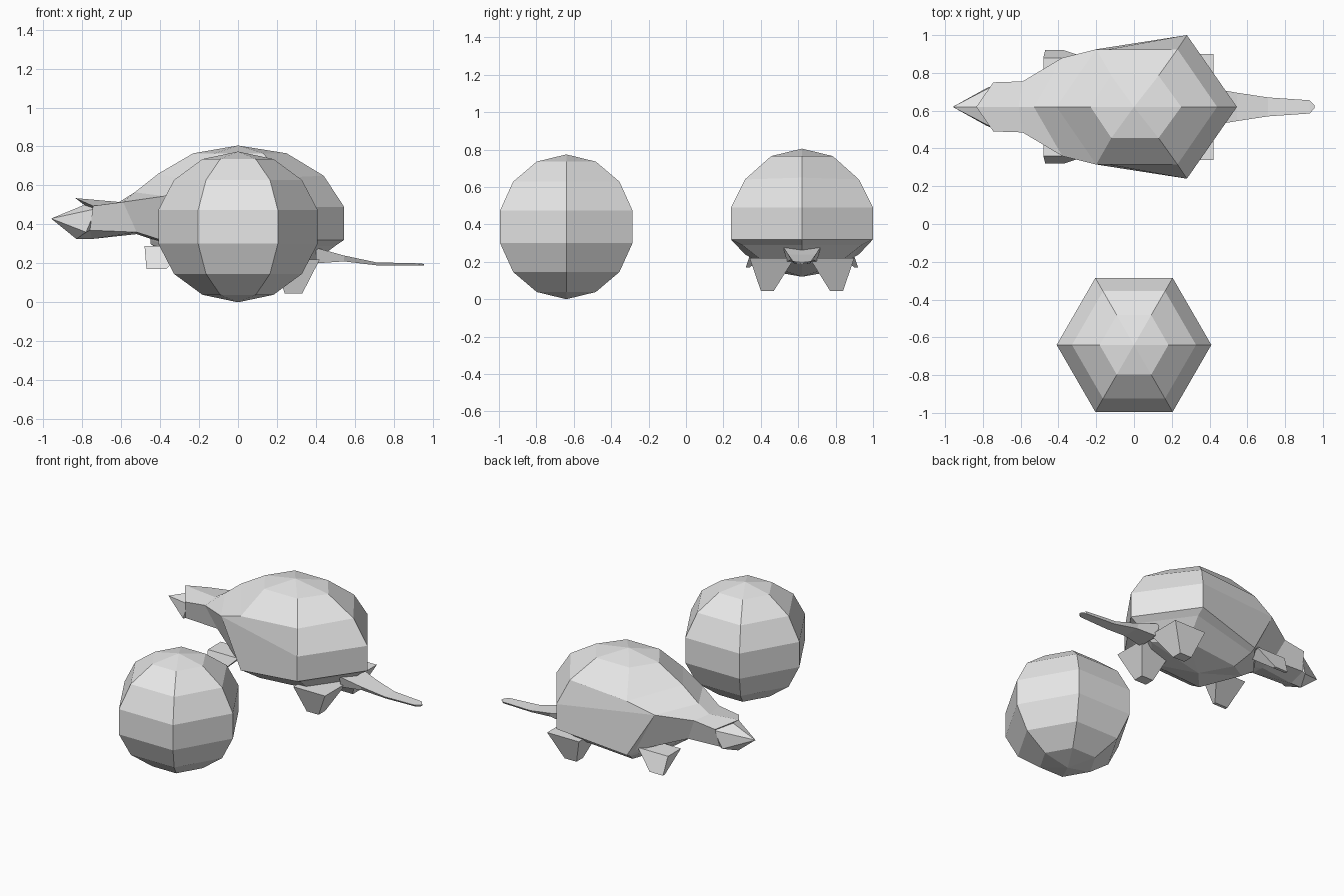
import bpy
import bmesh
from mathutils import Matrix, Vector

if "Cube" in bpy.data.objects:
    bpy.data.objects.remove(bpy.data.objects["Cube"], do_unlink=True)

CENTRE_Y = 0.62  # the turtle's line of symmetry

grey = bpy.data.materials.new("plain_grey")
grey.use_nodes = True
grey.diffuse_color = (0.8, 0.8, 0.8, 1)
grey.node_tree.nodes["Principled BSDF"].inputs["Base Color"].default_value = (0.8, 0.8, 0.8, 1)


def add_object(name, bm, location):
    """Turn a bmesh into a flat shaded object with the shared material."""
    bmesh.ops.remove_doubles(bm, verts=bm.verts, dist=0.0005)
    bmesh.ops.recalc_face_normals(bm, faces=bm.faces)
    mesh = bpy.data.meshes.new(name)
    bm.to_mesh(mesh)
    bm.free()
    mesh.materials.append(grey)
    obj = bpy.data.objects.new(name, mesh)
    obj.location = location
    bpy.context.collection.objects.link(obj)
    return obj


def mirrored_loft(name, rows):
    """Skin rows of half-section points and repeat them across the centre line."""
    bm = bmesh.new()
    for side in (1, -1):
        for upper, lower in zip(rows, rows[1:]):
            for i in range(len(upper) - 1):
                corners = [upper[i], upper[i + 1], lower[i + 1], lower[i]]
                unique = list(dict.fromkeys(corners))
                if len(unique) > 2:
                    bm.faces.new([bm.verts.new((x, y * side, z)) for x, y, z in unique])
    return add_object(name, bm, (0, CENTRE_Y, 0))


def slab(x_range, y_range, z):
    return [(x, y, z) for x in x_range for y in y_range]


def leg(name, base, tip, side):
    """A tapered limb spanning a base slab and a tip slab."""
    bm = bmesh.new()
    for x, y, z in base + tip:
        bm.verts.new((x, y * side, z))
    bmesh.ops.convex_hull(bm, input=bm.verts)
    return add_object(name, bm, (0, CENTRE_Y, 0))


# Six-sided faceted ball
ball = bmesh.new()
bmesh.ops.create_uvsphere(ball, u_segments=6, v_segments=7, radius=1)
bmesh.ops.scale(ball, vec=Vector((0.42, 0.42, 0.387)), verts=ball.verts)
widest = max(ball.verts, key=lambda v: v.co.xy.length).co
turn = Vector((1, 0)).angle_signed(widest.xy)
bmesh.ops.rotate(ball, cent=(0, 0, 0), matrix=Matrix.Rotation(turn, 3, "Z"), verts=ball.verts)
add_object("faceted_ball", ball, (0, -0.64, 0.387))

# Shell from the crown down to the rim, then the belly
apex = (0, 0, .805)
keel = (0, 0, .12)
mirrored_loft("shell_and_belly", [
    [apex] * 4,
    [(.25, 0, .765), (.13, .165, .765), (-.12, .165, .765), (-.23, 0, .765)],
    [(.44, 0, .65), (.23, .305, .64), (-.2, .305, .61), (-.41, 0, .66)],
    [(.545, 0, .49), (.28, .38, .49), (-.38, .26, .545), (-.53, 0, .565)],
    [(.545, 0, .32), (.28, .38, .32), (-.2, .305, .24), (-.45, 0, .32)],
    [(.5, 0, .29), (.27, .32, .29), (-.2, .27, .22), (-.45, 0, .3)],
    [(.38, 0, .2), (.23, .18, .18), (-.15, .17, .15), (-.35, 0, .23)],
    [keel] * 4,
])

# Neck, overhanging brow and pointed beak
beak_tip = (-.96, 0, .43)
mirrored_loft("neck_and_head", [
    [(-.53, 0, .565), (-.38, .26, .545), (-.24, .27, .27), (-.4, 0, .31)],
    [(-.61, 0, .515), (-.59, .135, .515), (-.52, .1, .36), (-.52, 0, .35)],
    [(-.835, 0, .535), (-.745, .13, .495), (-.76, .1, .37), (-.75, 0, .325)],
    [(-.79, 0, .5), (-.73, .12, .48), (-.78, .1, .36), (-.83, 0, .325)],
    [beak_tip] * 4,
])

# Thin flat tail
tail_rows = []
for x, width, z, depth in ((.4, .1, .28, .08), (.545, .075, .24, .03),
                           (.71, .05, .205, .015), (.93, .035, .2, .012),
                           (.955, .008, .197, .008)):
    tail_rows.append([(x, 0, z), (x, width, z), (x, width * .8, z - depth), (x, 0, z - depth)])
tail_rows.append([(.956, 0, .193)] * 4)
mirrored_loft("tail", tail_rows)

# Legs on both sides
for label, side in (("left", 1), ("right", -1)):
    leg("front_leg_" + label,
        slab((-.48, -.25), (.12, .26), .29),
        slab((-.47, -.37), (.28, .3), .17), side)
    leg("hind_leg_" + label,
        slab((.18, .42), (.04, .28), .22),
        slab((.24, .33), (.15, .22), .045), side)
